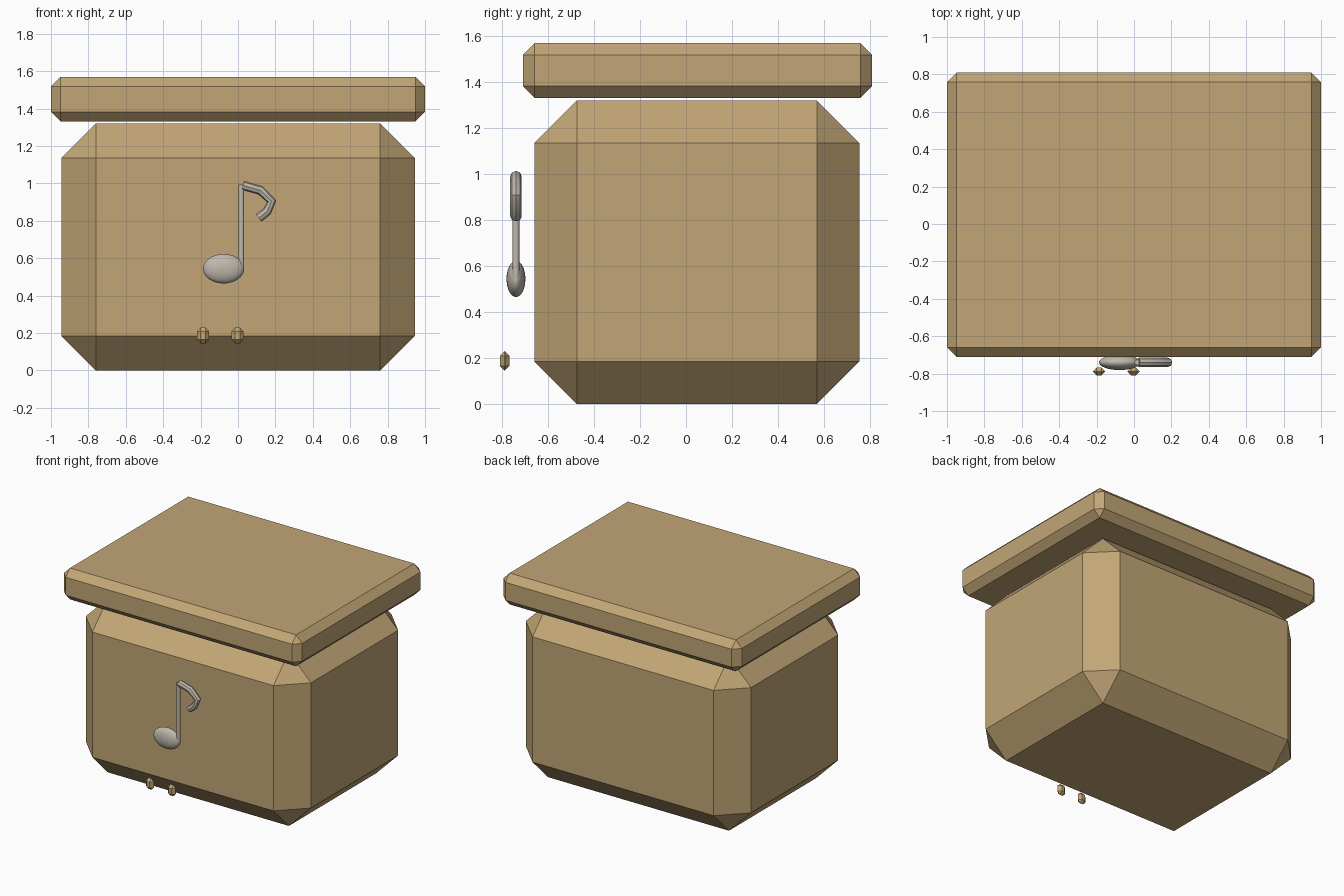
import bpy, bmesh, math
from mathutils import Vector

if "Cube" in bpy.data.objects:
    bpy.data.objects.remove(bpy.data.objects["Cube"])


def material(name, rgb):
    m = bpy.data.materials.new(name)
    m.diffuse_color = (*rgb, 1)
    m.use_nodes = True
    m.node_tree.nodes["Principled BSDF"].inputs["Base Color"].default_value = m.diffuse_color
    return m


WOOD = material("tan_wood", (0.54, 0.38, 0.18))
METAL = material("warm_grey_metal", (0.52, 0.48, 0.42))


def finish(name, bm, mat, smooth=False):
    bmesh.ops.recalc_face_normals(bm, faces=bm.faces)
    me = bpy.data.meshes.new(name)
    bm.to_mesh(me)
    bm.free()
    me.materials.append(mat)
    ob = bpy.data.objects.new(name, me)
    bpy.context.collection.objects.link(ob)
    if smooth:
        bpy.ops.object.select_all(action='DESELECT')
        ob.select_set(True)
        bpy.context.view_layer.objects.active = ob
        bpy.ops.object.shade_smooth_by_angle(angle=math.radians(40))
    return ob


def chamfered_box(name, lo, hi, chamfer, mat):
    lo, hi = Vector(lo), Vector(hi)
    bm = bmesh.new()
    bmesh.ops.create_cube(bm, size=1)
    for v in bm.verts:
        v.co = Vector([(lo[i] + hi[i]) / 2 + v.co[i] * (hi[i] - lo[i]) for i in range(3)])
    bmesh.ops.bevel(bm, geom=bm.edges[:], offset=chamfer, offset_type='OFFSET',
                    segments=1, profile=0.5, affect='EDGES')
    return finish(name, bm, mat)


def tube(name, points, y, radius, sides, mat):
    """Round tube along a path of (x, z) points in the plane at depth y."""
    pts = [Vector((x, y, z)) for x, z in points]
    bm = bmesh.new()
    rings = []
    for i, p in enumerate(pts):
        a = (p - pts[i - 1]).normalized() if i else (pts[1] - p).normalized()
        b = (pts[i + 1] - p).normalized() if i < len(pts) - 1 else a
        t = (a + b).normalized()
        side = Vector((-t.z, 0, t.x))
        angles = [2 * math.pi * k / sides for k in range(sides)]
        rings.append([bm.verts.new(p + radius * (side * math.cos(w) + Vector((0, math.sin(w), 0))))
                      for w in angles])
    for r, s in zip(rings, rings[1:]):
        for k in range(sides):
            n = (k + 1) % sides
            bm.faces.new((r[k], r[n], s[n], s[k]))
    bm.faces.new(rings[0])
    bm.faces.new(rings[-1])
    return finish(name, bm, mat, smooth=True)


# Box and lid
chamfered_box("box_body", (-0.945, -0.66, 0), (0.945, 0.755, 1.32), 0.185, WOOD)
chamfered_box("lid", (-1, -0.71, 1.332), (1, 0.81, 1.57), 0.051, WOOD)

# Two small studs in front of the lower edge
for i, x in enumerate((-0.187, -0.003)):
    chamfered_box(f"stud_{i + 1}", (x - 0.033, -0.81, 0.145), (x + 0.033, -0.768, 0.23), 0.0205, WOOD)

# Musical note: oval head, stem, curled flag
NOTE_Y = -0.74
bm = bmesh.new()
bmesh.ops.create_uvsphere(bm, u_segments=32, v_segments=16, radius=1)
for v in bm.verts:
    v.co = Vector((-0.077 + 0.11 * v.co.x, NOTE_Y + 0.041 * v.co.y, 0.544 + 0.079 * v.co.z))
finish("note_head", bm, METAL, smooth=True)
tube("note_stem", [(0.018, 0.545), (0.018, 0.995)], NOTE_Y, 0.015, 16, METAL)
tube("note_flag", [(0.025, 0.99), (0.12, 0.963), (0.18, 0.905), (0.155, 0.85), (0.11, 0.815)],
     NOTE_Y, 0.025, 8, METAL)
